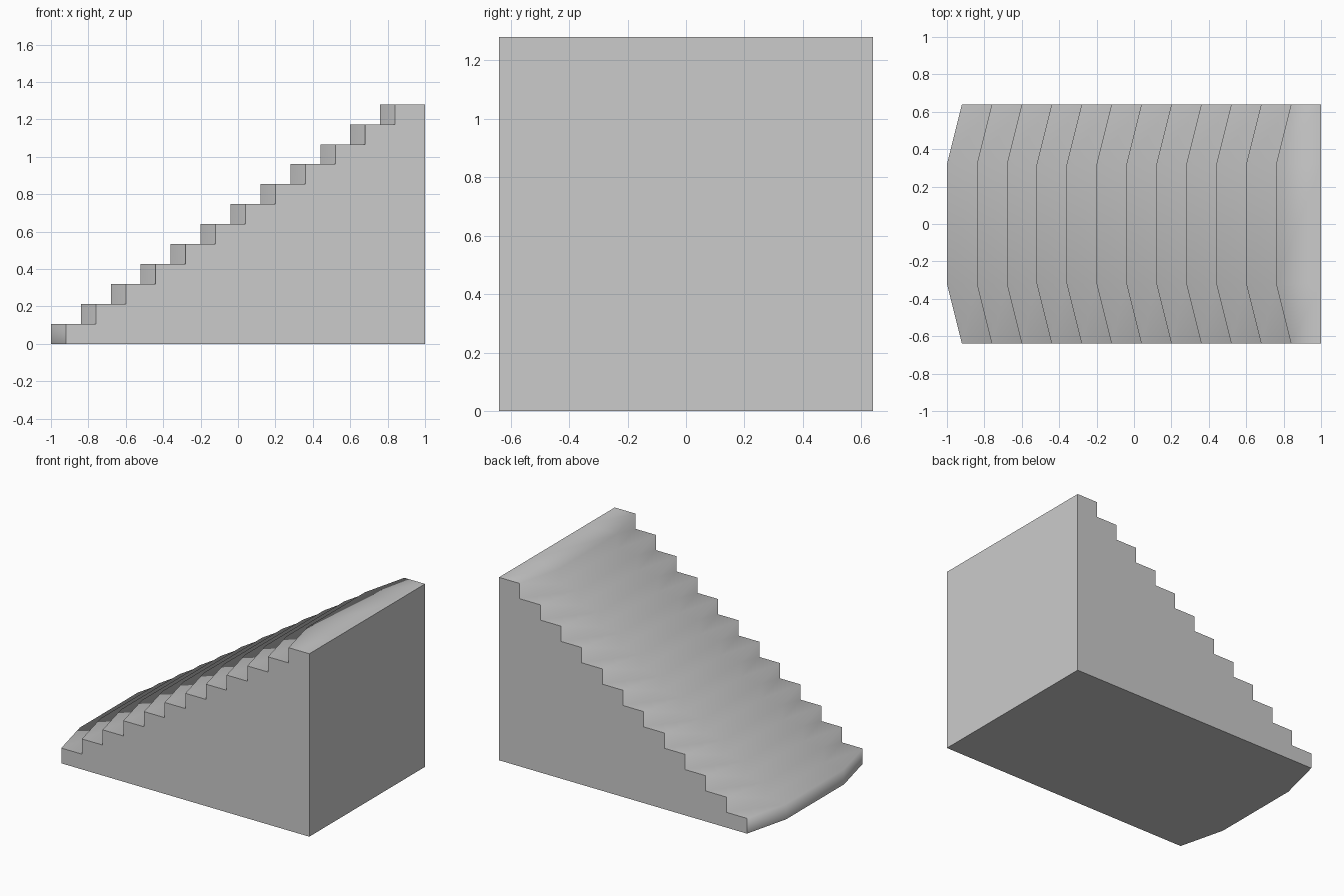
import bpy, bmesh

if "Cube" in bpy.data.objects:
    bpy.data.objects.remove(bpy.data.objects["Cube"])

STEPS, RUN, RISE = 12, 0.16, 1.28 / 12
# Across the width: (y, how far the nosing is set back)
COLUMNS = [(-0.64, 0.08), (-0.32, 0.0), (0.32, 0.0), (0.64, 0.08)]

# Stepped profile: bottom and top of every riser
profile = []
for i in range(STEPS):
    x = -1 + i * RUN
    profile += [(x, i * RISE), (x, (i + 1) * RISE)]

bm = bmesh.new()
cols = []
for y, setback in COLUMNS:
    col = [bm.verts.new((x + setback, y, z)) for x, z in profile]
    col.append(bm.verts.new((1, y, STEPS * RISE)))
    cols.append(col)
base = [bm.verts.new((1, y, 0)) for y in (-0.64, 0.64)]

# Risers and treads, softly shaded
for a, b in zip(cols, cols[1:]):
    for j in range(len(a) - 1):
        bm.faces.new((a[j], a[j + 1], b[j + 1], b[j])).smooth = True

# Flat side walls, back wall and underside
bm.faces.new(cols[0] + [base[0]])
bm.faces.new(cols[-1] + [base[1]])
bm.faces.new([base[0]] + [c[-1] for c in cols] + [base[1]])
bm.faces.new([base[0]] + [c[0] for c in cols] + [base[1]])
bmesh.ops.recalc_face_normals(bm, faces=bm.faces)

# Crisp border between the steps and the flat walls
for e in bm.edges:
    e.smooth = all(f.smooth for f in e.link_faces)

mesh = bpy.data.meshes.new("staircase")
bm.to_mesh(mesh)
bm.free()
bpy.context.collection.objects.link(bpy.data.objects.new("staircase", mesh))
